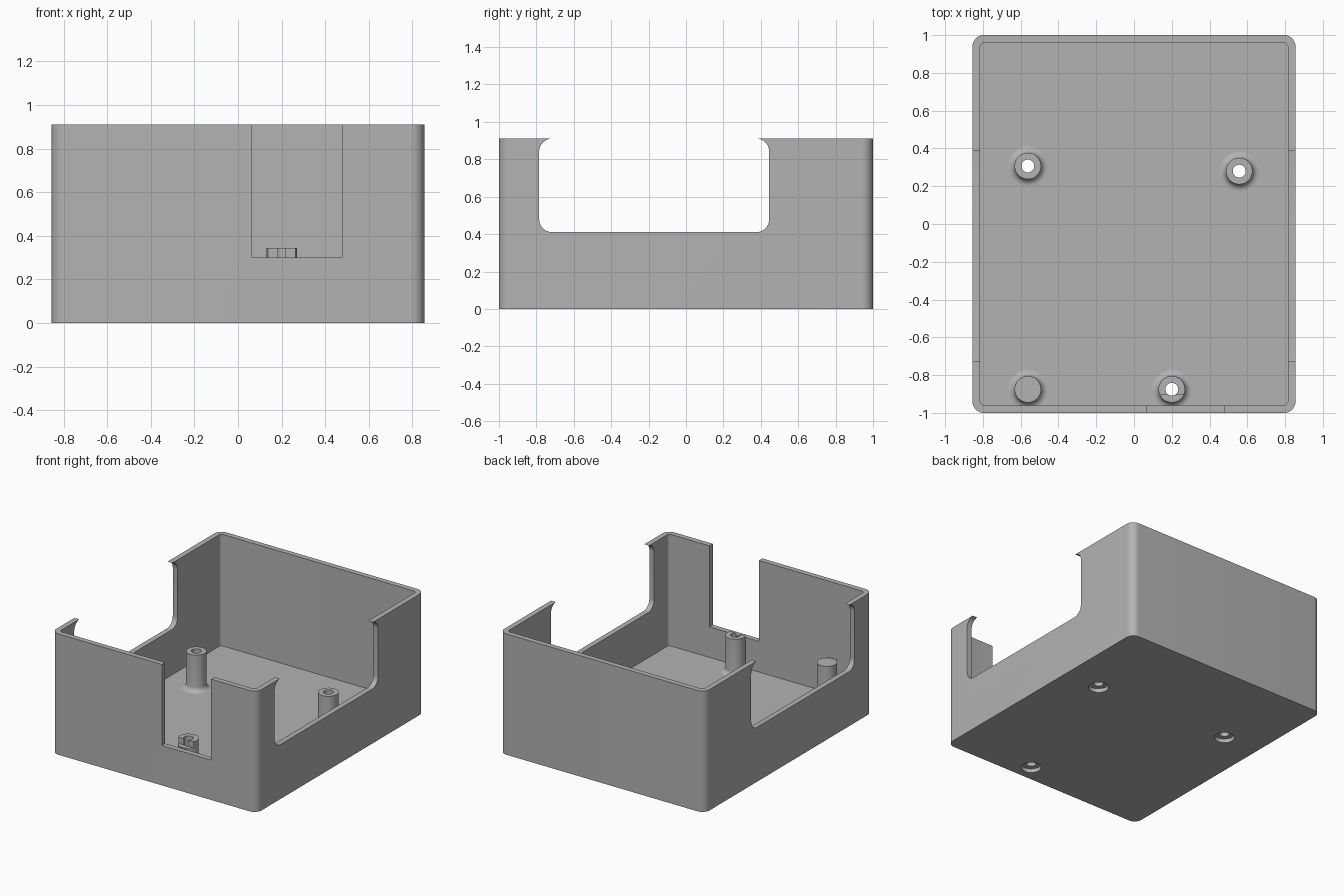
import bpy, bmesh, math
from mathutils import Matrix

if "Cube" in bpy.data.objects:
    bpy.data.objects.remove(bpy.data.objects["Cube"])

# One plain plastic colour
grey = bpy.data.materials.new("grey plastic")
grey.use_nodes = True
GREY = (0.45, 0.45, 0.45, 1)
grey.diffuse_color = GREY
grey.node_tree.nodes["Principled BSDF"].inputs["Base Color"].default_value = GREY

WIDTH, LENGTH, HEIGHT, WALL, FLOOR = 1.71, 2.0, 0.91, 0.04, 0.07
POST_R, POST_TOP, FLARE = 0.07, 0.345, 0.035


def finish(name, bm):
    bmesh.ops.recalc_face_normals(bm, faces=bm.faces)
    mesh = bpy.data.meshes.new(name)
    bm.to_mesh(mesh)
    bm.free()
    mesh.materials.append(grey)
    obj = bpy.data.objects.new(name, mesh)
    bpy.context.collection.objects.link(obj)
    return obj


def rounded_prism(name, u0, u1, v0, v1, radius, start, end, along_x=False, segments=10):
    """Rounded rectangle extruded along z, or along x with u = y and v = z."""
    bm = bmesh.new()
    corners = [(u1, v1, -1, -1), (u0, v1, 1, -1), (u0, v0, 1, 1), (u1, v0, -1, 1)]
    ring = []
    for i, (u, v, su, sv) in enumerate(corners):
        for k in range(segments + 1 if radius else 1):
            a = math.pi / 2 * (i + k / segments)
            ring.append(bm.verts.new((u + radius * (su + math.cos(a)),
                                      v + radius * (sv + math.sin(a)), start)))
    face = bm.faces.new(ring)
    top = bmesh.ops.extrude_face_region(bm, geom=[face])["geom"]
    bmesh.ops.translate(bm, vec=(0, 0, end - start),
                        verts=[g for g in top if isinstance(g, bmesh.types.BMVert)])
    if along_x:
        swap = Matrix(((0, 0, 1, 0), (1, 0, 0, 0), (0, 1, 0, 0), (0, 0, 0, 1)))
        bmesh.ops.transform(bm, matrix=swap, verts=bm.verts)
    return finish(name, bm)


def lathe(name, x, y, profile, steps=48):
    """Solid of revolution; the profile is (radius, z) from bottom to top."""
    bm = bmesh.new()
    rings = [[bm.verts.new((x + r * math.cos(t), y + r * math.sin(t), z))
              for t in (2 * math.pi * k / steps for k in range(steps))]
             for r, z in profile]
    for low, high in zip(rings, rings[1:]):
        for k in range(steps):
            n = (k + 1) % steps
            bm.faces.new((low[k], low[n], high[n], high[k]))
    bm.faces.new(rings[0])
    bm.faces.new(rings[-1])
    return finish(name, bm)


def cut(obj, cutters):
    for c in cutters:
        mod = obj.modifiers.new("cut", 'BOOLEAN')
        mod.operation, mod.solver, mod.object = 'DIFFERENCE', 'EXACT', c
    bpy.context.view_layer.update()
    graph = bpy.context.evaluated_depsgraph_get()
    mesh = bpy.data.meshes.new_from_object(obj.evaluated_get(graph))
    obj.modifiers.clear()
    obj.data = mesh


def smooth(obj):
    bpy.ops.object.select_all(action='DESELECT')
    obj.select_set(True)
    bpy.context.view_layer.objects.active = obj
    bpy.ops.object.shade_smooth_by_angle(angle=math.radians(30))


# Open-topped case
hw, hl = WIDTH / 2, LENGTH / 2
case = rounded_prism("case", -hw, hw, -hl, hl, 0.06, 0, HEIGHT)
cavity = rounded_prism("cavity_cutter", -hw + WALL, hw - WALL, -hl + WALL, hl - WALL,
                       0.025, FLOOR, HEIGHT + 0.2)
# Rounded side windows and the square front notch
window = rounded_prism("window_cutter", -0.785, 0.445, 0.41, HEIGHT + 0.0008, 0.07,
                       -1, 1, along_x=True)
notch = rounded_prism("notch_cutter", 0.065, 0.477, -1.2, -0.905, 0, 0.30, HEIGHT + 0.2)

# Flared screw posts; the front corner one is solid
posts, holes = [], []
layout = [("back_left_post", 0.557, 0.28, True), ("back_right_post", -0.562, 0.307, True),
          ("front_left_post", 0.2, -0.875, True), ("front_right_post", -0.562, -0.875, False)]
for name, x, y, drilled in layout:
    flare = [(POST_R + FLARE * (1 - math.sin(a)), FLOOR + FLARE * (1 - math.cos(a)))
             for a in (math.pi / 2 * k / 6 for k in range(7))]
    base_r = POST_R + FLARE
    posts.append(lathe(name, x, y, [(base_r, FLOOR - 0.02)] + flare + [(POST_R, POST_TOP)]))
    if drilled:
        # Screw hole with a wide shallow recess underneath
        holes.append(lathe(name + "_hole_cutter", x, y,
                           [(POST_R, -0.1), (POST_R, 0.03), (0.034, 0.03), (0.034, 0.6)]))

cut(case, [cavity, window, notch] + holes)
for post in posts:
    cut(post, [notch] + holes)
for helper in [cavity, window, notch] + holes:
    bpy.data.objects.remove(helper)
for obj in [case] + posts:
    smooth(obj)
